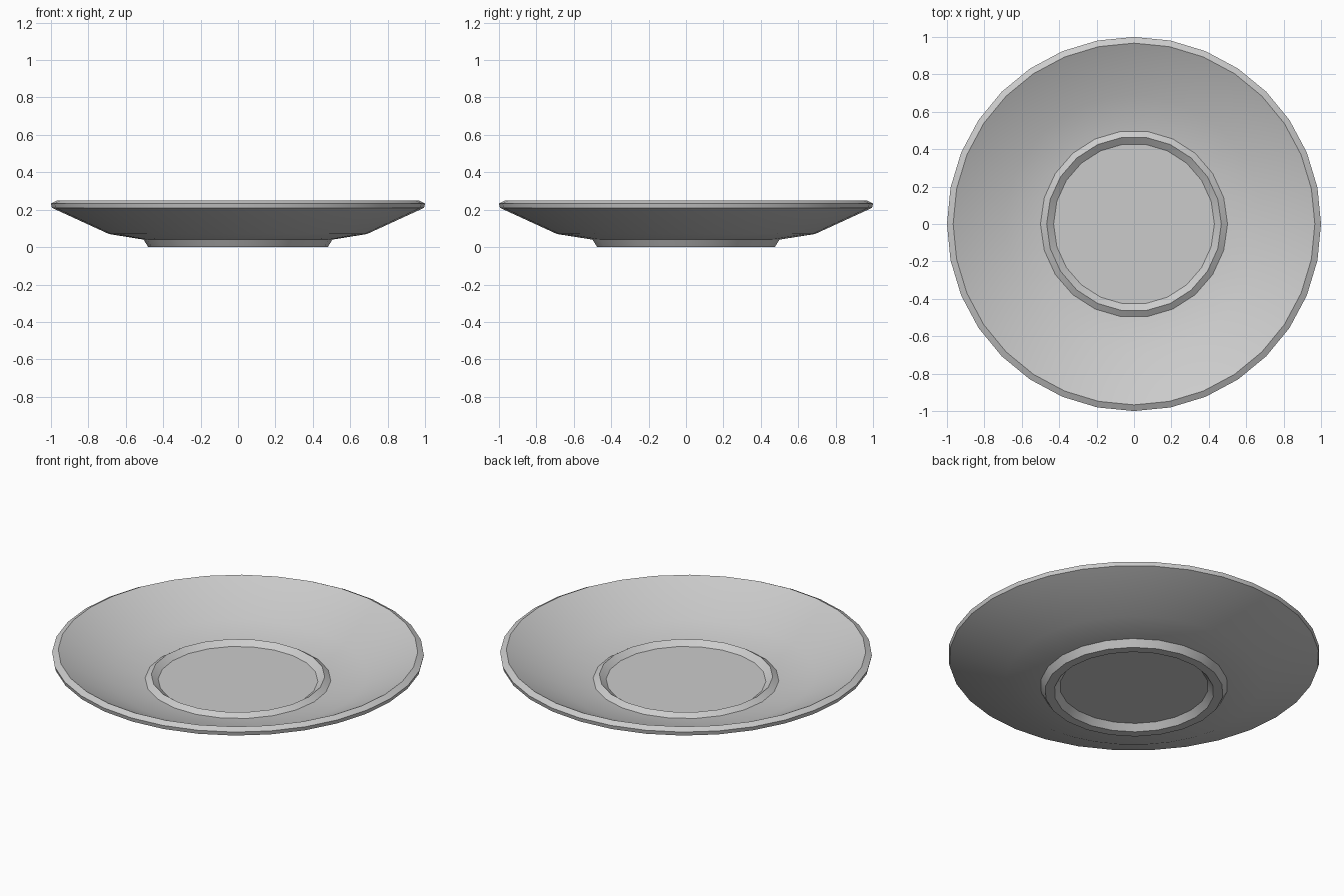
import bpy, bmesh
from math import sin, cos, pi, radians

if "Cube" in bpy.data.objects:
    bpy.data.objects.remove(bpy.data.objects["Cube"])

# Closed cross-section: (radius, height, sides), from underside centre outwards and back over the top
PROFILE = [
    (0.40, 0.035, 22), (0.43, 0.0, 22), (0.48, 0.0, 22), (0.505, 0.04, 22),   # foot ring
    (0.69, 0.07, 32), (0.995, 0.21, 32),                                      # underside
    (1.0, 0.233, 32), (0.967, 0.25, 32),                                      # rim
    (0.69, 0.113, 32), (0.50, 0.08, 22),                                      # bowl
    (0.467, 0.102, 22), (0.43, 0.075, 22),                                    # ridge and well
]


def ring(bm, r, z, n):
    return [bm.verts.new((r * cos(2 * pi * i / n), r * sin(2 * pi * i / n), z))
            for i in range(n)]


def bridge(bm, a, b):
    """Join two rings; triangles where the side counts differ."""
    na, nb = len(a), len(b)
    if na == nb:
        for i in range(na):
            j = (i + 1) % na
            bm.faces.new((a[i], a[j], b[j], b[i]))
        return
    i = j = 0
    while i < na or j < nb:
        if j >= nb or (i < na and (i + 0.5) / na < (j + 0.5) / nb):
            bm.faces.new((a[i % na], a[(i + 1) % na], b[j % nb]))
            i += 1
        else:
            bm.faces.new((a[i % na], b[(j + 1) % nb], b[j % nb]))
            j += 1


# Saucer body
bm = bmesh.new()
rings = [ring(bm, *p) for p in PROFILE]
for lower, upper in zip(rings, rings[1:]):
    bridge(bm, lower, upper)
bm.faces.new(rings[0][::-1])   # underside of the well
bm.faces.new(rings[-1])        # floor of the well
bmesh.ops.recalc_face_normals(bm, faces=bm.faces)

mesh = bpy.data.meshes.new("saucer")
bm.to_mesh(mesh)
bm.free()
saucer = bpy.data.objects.new("saucer", mesh)
bpy.context.collection.objects.link(saucer)
bpy.context.view_layer.objects.active = saucer
saucer.select_set(True)
bpy.ops.object.shade_smooth_by_angle(angle=radians(30))
